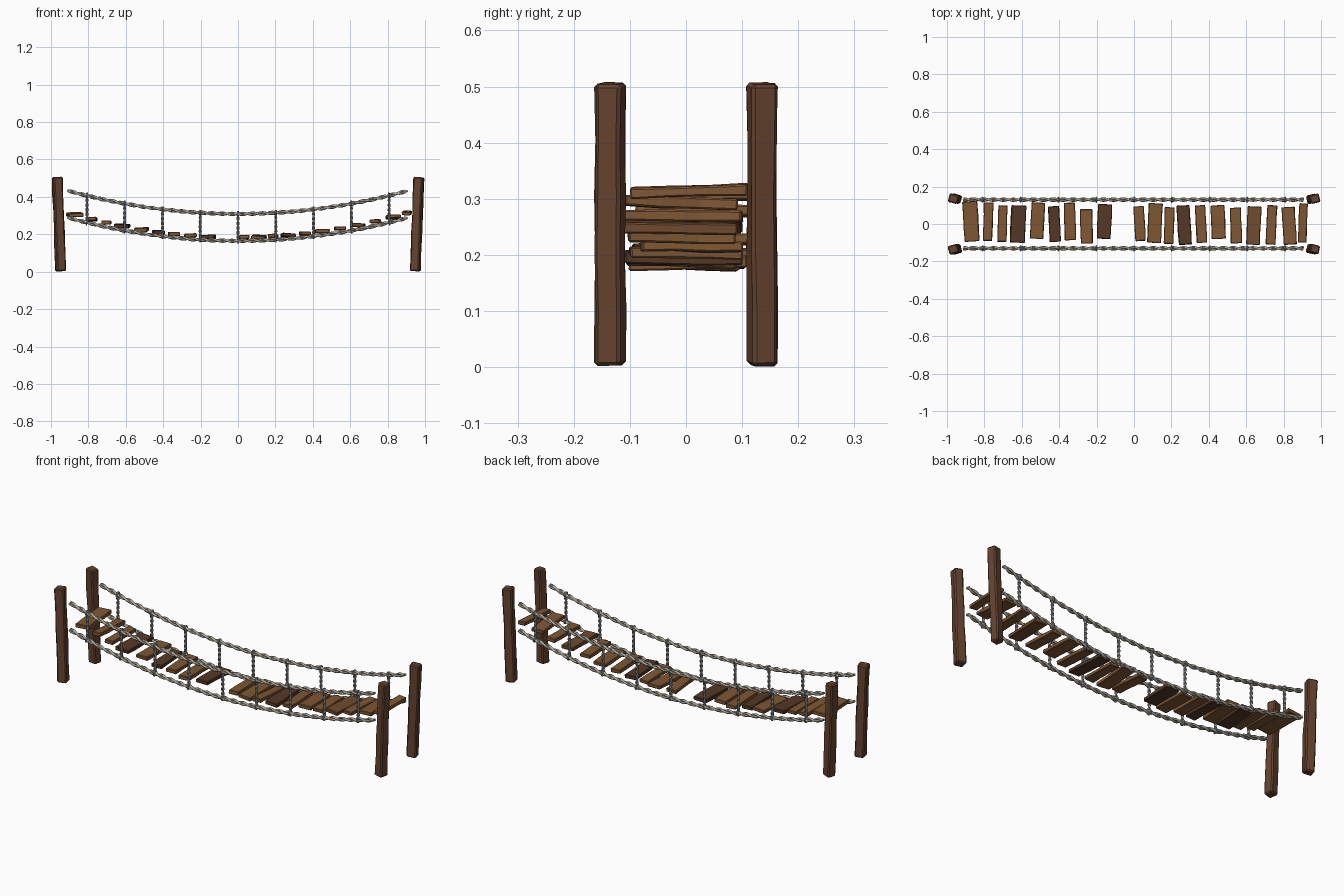
import bpy, bmesh, math, random
from mathutils import Vector, Matrix

random.seed(4)
if "Cube" in bpy.data.objects:
    bpy.data.objects.remove(bpy.data.objects["Cube"])


def material(name, r, g, b):
    m = bpy.data.materials.new(name)
    m.use_nodes = True
    m.diffuse_color = (r, g, b, 1)
    m.node_tree.nodes["Principled BSDF"].inputs["Base Color"].default_value = (r, g, b, 1)
    return m


POST = material("post wood", 0.13, 0.056, 0.028)
LIGHT = material("light plank wood", 0.215, 0.095, 0.034)
MID = material("medium plank wood", 0.165, 0.072, 0.028)
DARK = material("dark plank wood", 0.09, 0.04, 0.019)
ROPE = material("rope fibre", 0.42, 0.38, 0.32)
TIE = material("tie rope", 0.27, 0.28, 0.27)


def link(name, data, mat):
    data.materials.append(mat)
    ob = bpy.data.objects.new(name, data)
    bpy.context.collection.objects.link(ob)
    return ob


def timber(name, size, matrix, mat, cuts, jitter, bevel):
    """Rough-hewn beam: a box sliced along its long axis with uneven edges."""
    bm = bmesh.new()
    bmesh.ops.create_cube(bm, size=1)
    bmesh.ops.scale(bm, vec=size, verts=bm.verts)
    axis = size.index(max(size))
    along = [e for e in bm.edges
             if abs(e.verts[0].co[axis] - e.verts[1].co[axis]) > size[axis] / 2]
    bmesh.ops.subdivide_edges(bm, edges=along, cuts=cuts, use_grid_fill=True)
    for v in bm.verts:
        v.co += Vector([random.uniform(-jitter, jitter) for _ in range(3)])
    sharp = [e for e in bm.edges if e.calc_face_angle(0) > 0.8]
    bmesh.ops.bevel(bm, geom=sharp, offset=bevel, segments=1, affect='EDGES')
    bm.transform(matrix)
    me = bpy.data.meshes.new(name)
    bm.to_mesh(me)
    bm.free()
    return link(name, me, mat)


def twisted_rope(name, path, side, length, radius, pitch, mat):
    """Two strands wound round a path; side(t) gives the two cross directions."""
    cu = bpy.data.curves.new(name, 'CURVE')
    cu.dimensions = '3D'
    cu.bevel_depth = radius
    cu.bevel_resolution = 1
    cu.use_fill_caps = True
    n = max(8, int(length / pitch * 8))
    for strand in range(2):
        sp = cu.splines.new('POLY')
        sp.points.add(n)
        for i, p in enumerate(sp.points):
            t = i / n
            a = math.tau * t * length / pitch + math.pi * strand
            u, w = side(t)
            co = path(t) + (u * math.cos(a) + w * math.sin(a)) * radius * 0.9
            p.co = (*co, 1)
    ob = link(name, cu, mat)
    bpy.ops.object.select_all(action='DESELECT')
    ob.select_set(True)
    bpy.context.view_layer.objects.active = ob
    bpy.ops.object.convert(target='MESH')
    bpy.ops.object.shade_smooth_by_angle(angle=math.radians(60))


def sag(x, low):
    return low + 0.15 * x * x


# Corner posts, leaning slightly towards +x or -x at the top
for sx, end in ((-1, "right"), (1, "left")):
    for sy, face in ((-1, "front"), (1, "back")):
        m = (Matrix.Translation((sx * 0.957, sy * 0.135, 0.2545))
             @ Matrix.Rotation(sx * 0.038, 4, 'Y')
             @ Matrix.Rotation(sx * sy * math.radians(15), 4, 'Z'))
        timber(f"{face}_{end}_post", (0.05, 0.046, 0.503), m, POST, 4, 0.002, 0.006)

# Planks: x centre, width, y centre, length, colour
planks = [
    (-.872, .08, .013, .215, LIGHT), (-.78, .05, .013, .205, LIGHT),
    (-.704, .05, .002, .195, LIGHT), (-.62, .08, 0, .2, DARK),
    (-.516, .07, .018, .193, LIGHT), (-.425, .06, 0, .19, DARK),
    (-.343, .06, .013, .2, LIGHT), (-.254, .065, -.013, .185, LIGHT),
    (-.158, .075, .013, .185, DARK), (.03, .055, .002, .185, LIGHT),
    (.112, .075, .005, .21, LIGHT), (.188, .053, -.008, .195, LIGHT),
    (.268, .07, -.005, .21, DARK), (.358, .055, 0, .2, LIGHT),
    (.45, .075, .01, .18, LIGHT), (.545, .06, -.008, .19, LIGHT),
    (.64, .073, -.008, .205, MID), (.735, .052, -.005, .21, LIGHT),
    (.83, .07, -.01, .2, LIGHT), (.903, .046, .005, .21, LIGHT),
]
for i, (x, width, y, length, mat) in enumerate(planks):
    yaw = random.choice((-1, 1)) * random.uniform(0.02, 0.07)
    m = (Matrix.Translation((x, y, 0.183 + 0.16 * x * x))
         @ Matrix.Rotation(yaw, 4, 'Z')
         @ Matrix.Rotation(random.uniform(-0.04, 0.03), 4, 'X')
         @ Matrix.Rotation(random.uniform(-0.06, 0.06), 4, 'Y'))
    timber(f"plank_{i + 1}", (width, length, 0.02), m, mat, 2, 0.0015, 0.003)

# Sagging hand ropes and foot ropes with vertical ties
X0, X1 = -0.912, 0.905
LOW, HIGH = 0.165, 0.309
X, Y, Z = Vector((1, 0, 0)), Vector((0, 1, 0)), Vector((0, 0, 1))
for sy, face in ((-1, "front"), (1, "back")):
    y = sy * 0.13
    for low, kind in ((LOW, "foot_rope"), (HIGH, "hand_rope")):
        def path(t, low=low):
            x = X0 + (X1 - X0) * t
            return Vector((x, y, sag(x, low)))
        twisted_rope(f"{face}_{kind}", path, lambda t: (Y, Z), 1.87, 0.0065, 0.11, ROPE)
    for k in range(9):
        x = (k - 4) * 0.202
        z0, z1 = sag(x, LOW) - 0.006, sag(x, HIGH) + 0.014
        twisted_rope(f"{face}_tie_{k + 1}", lambda t: Vector((x, y, z0 + (z1 - z0) * t)),
                     lambda t: (X, Y), z1 - z0, 0.0045, 0.05, TIE)
        # Loops where the tie wraps each rope
        for low, kind in ((LOW, "lower"), (HIGH, "upper")):
            bpy.ops.mesh.primitive_torus_add(
                major_segments=12, minor_segments=6, major_radius=0.0125, minor_radius=0.004,
                location=(x, y, sag(x, low)), rotation=(0, math.pi / 2 - math.atan(0.3 * x), 0))
            loop = bpy.context.object
            loop.name = f"{face}_{kind}_loop_{k + 1}"
            loop.data.materials.append(TIE)
            bpy.ops.object.shade_smooth()
